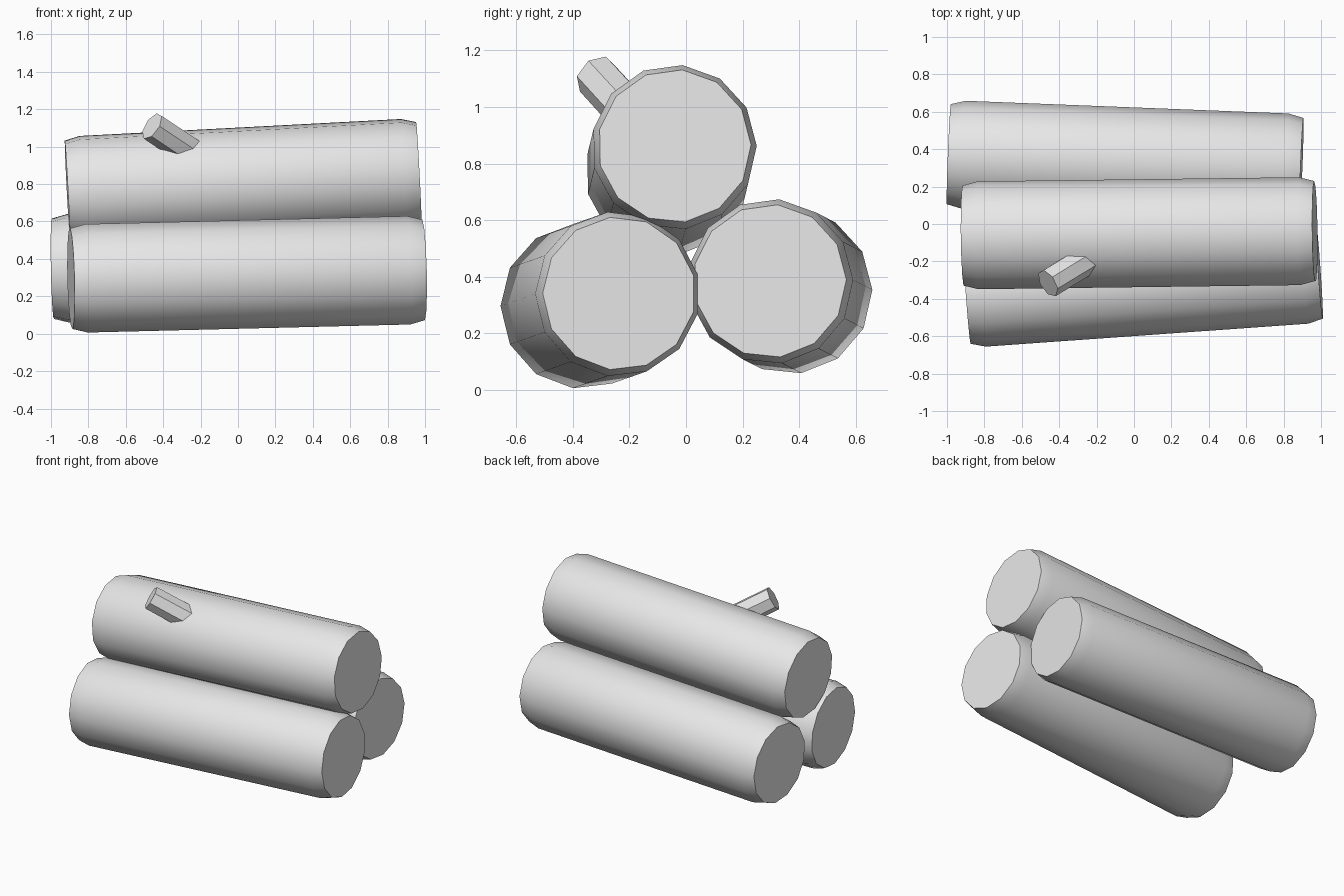
import bpy
import bmesh
from math import cos, sin, pi, radians
from mathutils import Vector

cube = bpy.data.objects.get("Cube")
if cube:
    bpy.data.objects.remove(cube, do_unlink=True)

# Single grey for all the wood
grey = bpy.data.materials.new("plain grey")
grey.use_nodes = True
grey.diffuse_color = (0.8, 0.8, 0.8, 1)
grey.node_tree.nodes["Principled BSDF"].inputs["Base Color"].default_value = (0.8, 0.8, 0.8, 1)


def make_rod(name, start, end, profile, sides, phase):
    """Loft polygon rings along an axis; profile holds (distance, radius) pairs."""
    start, end = Vector(start), Vector(end)
    axis = (end - start).normalized()
    v = axis.cross(Vector((0, 1, 0))).normalized()
    u = v.cross(axis)
    bm = bmesh.new()
    rings = []
    for dist, radius in profile:
        centre = start + axis * dist
        ring = []
        for i in range(sides):
            a = radians(phase) + 2 * pi * i / sides
            ring.append(bm.verts.new(centre + radius * (u * cos(a) + v * sin(a))))
        rings.append(ring)
    for a, b in zip(rings, rings[1:]):
        for i in range(sides):
            j = (i + 1) % sides
            bm.faces.new((a[i], a[j], b[j], b[i]))
    bm.faces.new(rings[0])
    bm.faces.new(rings[-1])
    bmesh.ops.recalc_face_normals(bm, faces=bm.faces)
    mesh = bpy.data.meshes.new(name)
    bm.to_mesh(mesh)
    bm.free()
    mesh.materials.append(grey)
    obj = bpy.data.objects.new(name, mesh)
    bpy.context.collection.objects.link(obj)
    bpy.ops.object.select_all(action="DESELECT")
    obj.select_set(True)
    bpy.context.view_layer.objects.active = obj
    bpy.ops.object.shade_smooth_by_angle(angle=radians(35))
    return obj


def make_log(name, start, end, phase):
    """Log with chamfered ends."""
    length = (Vector(end) - Vector(start)).length
    body, cap, chamfer = 0.292, 0.271, 0.08
    profile = [(0, cap), (chamfer, body), (length - chamfer, body), (length, cap)]
    return make_rod(name, start, end, profile, 13, phase)


# Stack of three logs, each slightly askew
make_log("top_log", (-0.912, -0.065, 0.763), (0.967, -0.041, 0.862), 1)
make_log("front_log", (-0.893, -0.37, 0.294), (0.99, -0.236, 0.341), -180)
make_log("back_log", (-0.99, 0.37, 0.347), (0.895, 0.296, 0.385), 1)

# Cut branch growing out of the top log
make_rod("branch_stub", (-0.46, -0.317, 1.11), (-0.13, -0.115, 0.89),
         [(0, 0.08), (0.42, 0.082)], 7, 10)
